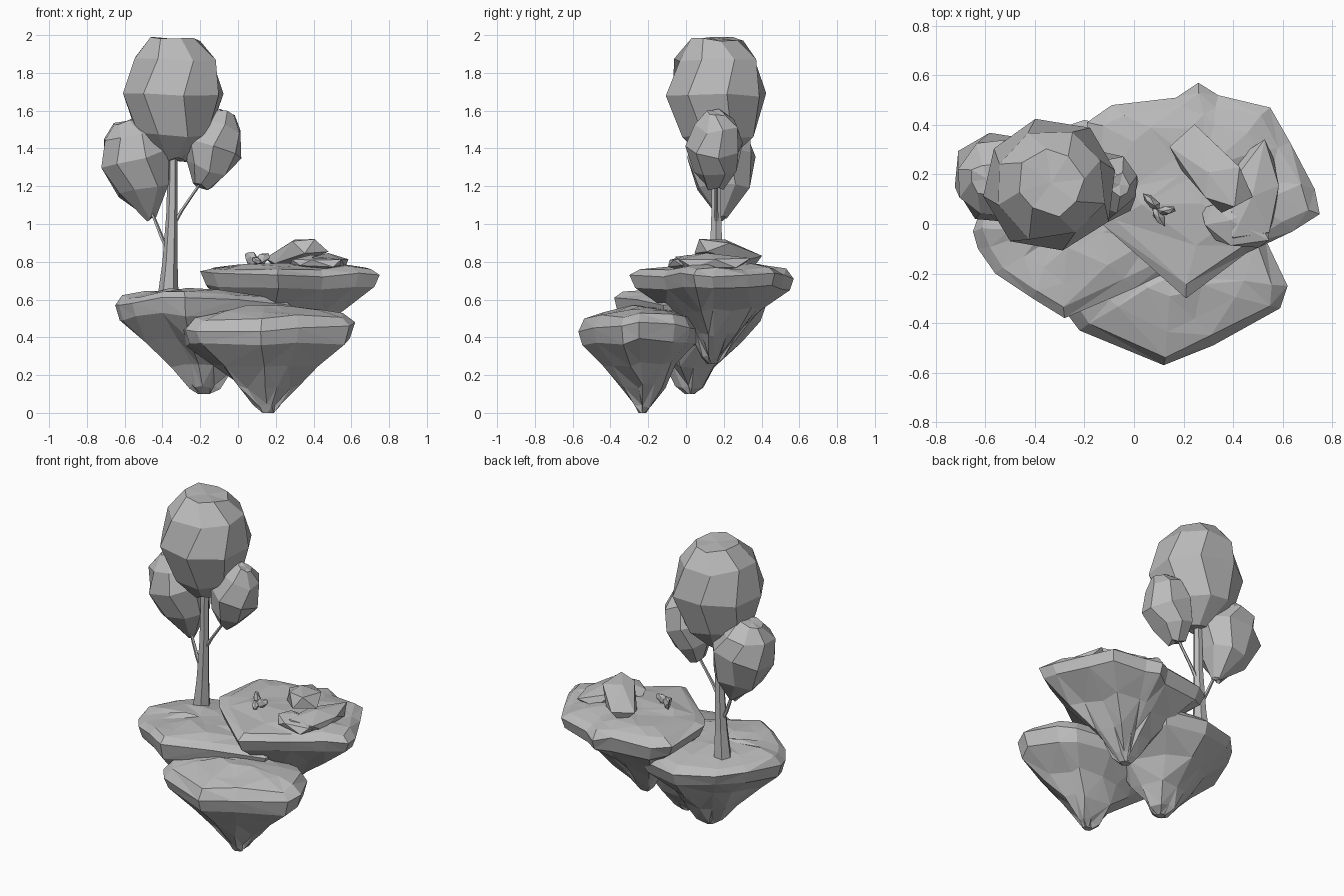
import bpy, bmesh, math, random
from mathutils import Vector, Matrix

cube = bpy.data.objects.get("Cube")
if cube:
    bpy.data.objects.remove(cube, do_unlink=True)

rng = random.Random(7)

stone_grey = bpy.data.materials.new("stone_grey")
stone_grey.use_nodes = True
GREY = (0.5, 0.5, 0.5, 1)
stone_grey.diffuse_color = GREY
stone_grey.node_tree.nodes["Principled BSDF"].inputs["Base Color"].default_value = GREY


def finish(name, bm):
    """Turn a bmesh into a flat shaded object."""
    bmesh.ops.recalc_face_normals(bm, faces=bm.faces[:])
    mesh = bpy.data.meshes.new(name)
    bm.to_mesh(mesh)
    bm.free()
    mesh.materials.append(stone_grey)
    obj = bpy.data.objects.new(name, mesh)
    bpy.context.collection.objects.link(obj)
    return obj


def jitter(amount):
    return Vector([rng.uniform(-amount, amount) for _ in range(3)])


def loft(name, rings, triangles=False):
    """Skin a list of rings; the first and last are capped."""
    bm = bmesh.new()
    loops = [[bm.verts.new(p) for p in ring] for ring in rings]
    for low, high in zip(loops, loops[1:]):
        for i in range(len(low)):
            j = (i + 1) % len(low)
            bm.faces.new((low[i], low[j], high[j], high[i]))
    for cap in (loops[0], loops[-1]):
        centre = sum((v.co for v in cap), Vector()) / len(cap)
        hub = bm.verts.new(centre)
        for i in range(len(cap)):
            bm.faces.new((cap[i], cap[(i + 1) % len(cap)], hub))
    if triangles:
        bmesh.ops.triangulate(bm, faces=bm.faces[:])
    return finish(name, bm)


def island(name, outline, crown, tip, taper):
    """Floating rock: domed top, bevelled rim and a rugged, blunt underside."""
    rim = [Vector(p) for p in outline]
    tip = Vector(tip)
    hub = sum(rim, Vector()) / len(rim)
    hub.z = crown
    rings = []
    for spread, rise in ((0.25, 1), (0.6, 0.85), (0.88, 0.55)):
        ring = []
        for p in rim:
            q = hub.lerp(p, spread)
            q.z = p.z + (crown - p.z) * rise
            ring.append(q + jitter(0.012))
        rings.append(ring)
    rings.append(rim)
    lower = [hub.lerp(p, 0.94) for p in rim]
    for p, q in zip(lower, rim):
        p.z = q.z - rng.uniform(0.06, 0.1)
    rings.append(lower)
    # Taper pairs: share of the drop, share of the way in to the tip
    for drop, inward in taper:
        ring = []
        for p in lower:
            q = p.lerp(tip, inward + rng.uniform(-0.05, 0.05))
            q.z = p.z + (tip.z - p.z) * drop
            ring.append(q + jitter(0.012))
        rings.append(ring)
    rings.append([Vector((*p.lerp(tip, 0.93).xy, tip.z)) for p in lower])
    return loft(name, rings, True)


def crown_blob(name, bottom, top, profile, sides, turn):
    """Faceted foliage: a profile of (height share, radius) square to an axis."""
    bottom, top = Vector(bottom), Vector(top)
    lean = (top - bottom).to_track_quat("Z", "Y")
    rings = []
    for k, (share, radius) in enumerate(profile):
        ring = []
        for i in range(sides):
            a = math.tau * (i + 0.3 * (k % 2)) / sides + turn
            out = lean @ Vector((math.cos(a), math.sin(a), 0)) * radius
            ring.append(bottom.lerp(top, share) + out + jitter(0.012))
        rings.append(ring)
    return loft(name, rings)


def limb(name, path, sides=6):
    """Tapered stem along (x, y, z, radius) points."""
    rings = []
    for x, y, z, r in path:
        angles = [math.tau * i / sides for i in range(sides)]
        rings.append([Vector((x + r * math.cos(a), y + r * math.sin(a), z)) for a in angles])
    return loft(name, rings)


def boulder(name, place, size, spin, tilt=0.0):
    """Jagged low-poly stone."""
    bm = bmesh.new()
    bmesh.ops.create_icosphere(bm, subdivisions=1, radius=1)
    for v in bm.verts:
        v.co += jitter(0.14)
    place = Matrix.Translation(place) @ Matrix.Rotation(spin, 4, "Z") @ Matrix.Rotation(tilt, 4, "Y")
    bm.transform(place @ Matrix.Diagonal((*size, 1)))
    return finish(name, bm)


# Floating islands
island("back_island", [
    (0.21, -0.3, 0.73), (0.45, -0.12, 0.72), (0.64, -0.03, 0.74), (0.75, 0.04, 0.73),
    (0.73, 0.14, 0.72), (0.63, 0.33, 0.73), (0.55, 0.47, 0.74), (0.34, 0.52, 0.73),
    (0.26, 0.57, 0.71), (0.17, 0.51, 0.73), (-0.09, 0.48, 0.72), (-0.19, 0.41, 0.73),
    (-0.2, 0.1, 0.75), (-0.13, 0, 0.74)], 0.79, (0.18, 0.14, 0.26),
    ((0.3, 0.38), (0.62, 0.66), (0.9, 0.86)))

island("tree_island", [
    (-0.28, -0.38, 0.61), (0, -0.26, 0.6), (0.28, -0.12, 0.57), (0.26, 0.08, 0.57),
    (0.06, 0.36, 0.56), (-0.2, 0.42, 0.56), (-0.44, 0.34, 0.58), (-0.57, 0.2, 0.59),
    (-0.65, -0.03, 0.57), (-0.63, -0.1, 0.57), (-0.56, -0.2, 0.58), (-0.41, -0.3, 0.61)],
    0.65, (-0.18, 0.02, 0.1), ((0.3, 0.34), (0.62, 0.62), (0.9, 0.84)))

island("front_island", [
    (0.12, -0.57, 0.43), (0.32, -0.49, 0.45), (0.59, -0.34, 0.46), (0.62, -0.25, 0.48),
    (0.53, -0.06, 0.47), (0.45, 0.02, 0.45), (0.22, 0.07, 0.44), (0, 0.06, 0.43),
    (-0.18, -0.02, 0.44), (-0.3, -0.2, 0.44), (-0.28, -0.35, 0.44), (-0.22, -0.43, 0.43)],
    0.56, (0.16, -0.23, 0), ((0.3, 0.36), (0.62, 0.64), (0.9, 0.85)))

# Tree trunk and branches
limb("trunk", [(-0.37, 0.16, 0.62, 0.055), (-0.36, 0.16, 0.8, 0.04),
               (-0.35, 0.16, 1.05, 0.03), (-0.345, 0.16, 1.42, 0.024)])
limb("right_branch", [(-0.36, 0.16, 0.84, 0.014), (-0.4, 0.165, 0.92, 0.012),
                      (-0.46, 0.18, 1.07, 0.009)], 5)
limb("left_branch", [(-0.34, 0.16, 1, 0.013), (-0.3, 0.16, 1.07, 0.011),
                     (-0.19, 0.16, 1.23, 0.009)], 5)

# Foliage
crown_blob("main_foliage", (-0.345, 0.165, 1.34), (-0.335, 0.165, 1.99),
           [(0, 0.07), (0.2, 0.2), (0.53, 0.272), (0.82, 0.23), (0.98, 0.13)], 8, 0.2)
crown_blob("right_foliage", (-0.46, 0.2, 1.03), (-0.59, 0.18, 1.55),
           [(0, 0.02), (0.3, 0.15), (0.62, 0.195), (0.85, 0.16), (1, 0.07)], 8, 0.1)
crown_blob("left_foliage", (-0.19, 0.16, 1.2), (-0.06, 0.155, 1.59),
           [(0, 0.05), (0.22, 0.12), (0.52, 0.15), (0.83, 0.115), (1, 0.05)], 7, 0.4)

# Boulders on the back island
boulder("ridge_boulder", (0.31, 0.21, 0.845), (0.22, 0.11, 0.075), -0.9, -0.28)
boulder("flat_boulder", (0.49, 0.12, 0.795), (0.23, 0.12, 0.055), 1.45)
boulder("low_boulder", (0.4, 0, 0.795), (0.17, 0.09, 0.04), -0.4)

# Small leaning shards
boulder("tall_shard", (0.07, 0.09, 0.82), (0.05, 0.022, 0.04), -0.8, 0.7)
boulder("middle_shard", (0.13, 0.055, 0.815), (0.045, 0.02, 0.03), 0.2, -0.5)
boulder("low_shard", (0.1, 0.03, 0.805), (0.045, 0.02, 0.022), -1.0, 0.3)
